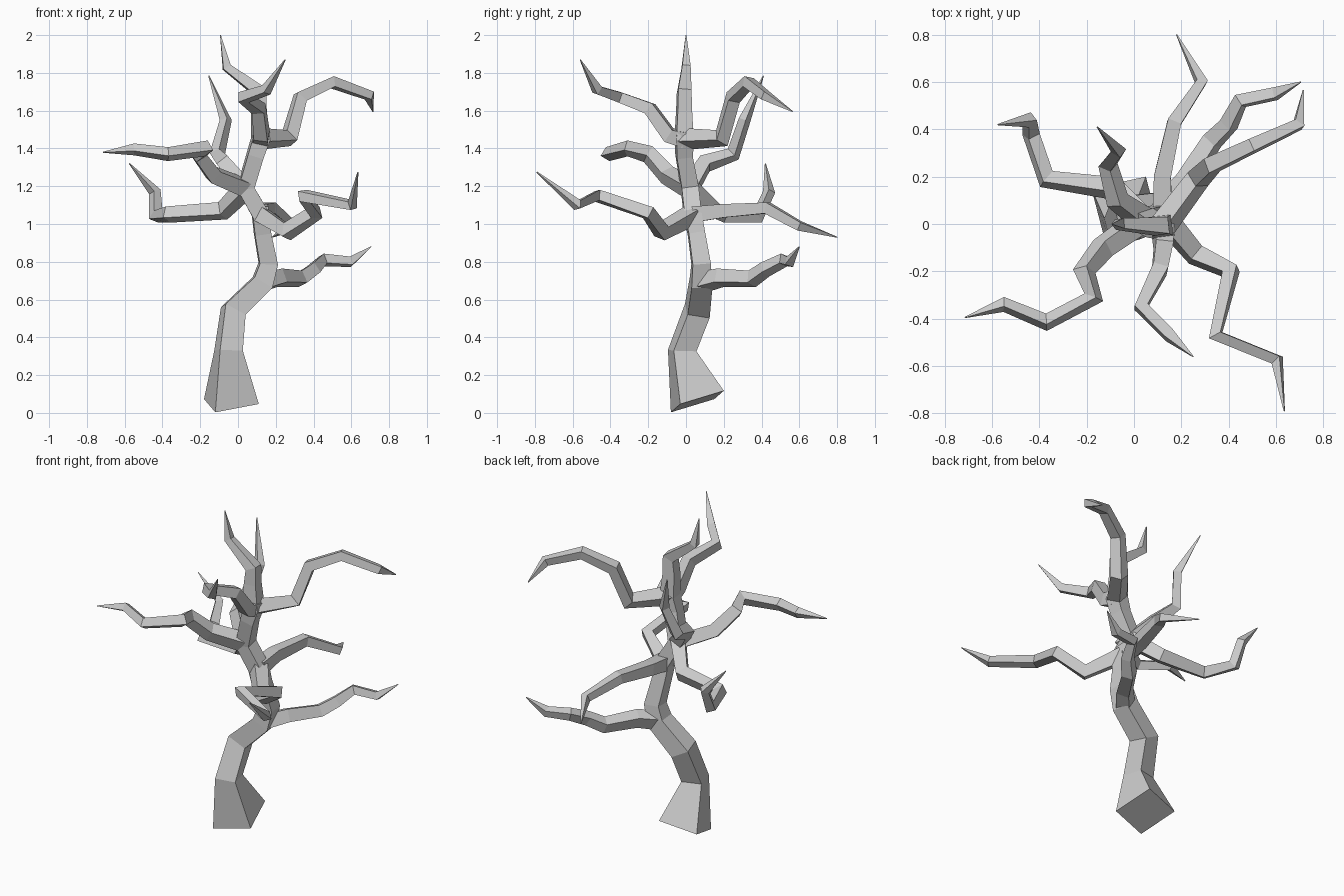
import bpy, bmesh
from mathutils import Vector as V

if "Cube" in bpy.data.objects:
    bpy.data.objects.remove(bpy.data.objects["Cube"])


def sweep(pts, radii, u, d_in=None, first_ring=None):
    """Square rings carried along a path without twisting; also returns the edge frames."""
    dirs = [(b - a).normalized() for a, b in zip(pts, pts[1:])]
    if d_in is not None:
        u = d_in.rotation_difference(dirs[0]) @ u
    u = (u - dirs[0] * u.dot(dirs[0])).normalized()
    rings, frames = [], []
    for i, (p, r) in enumerate(zip(pts, radii)):
        d0 = dirs[max(i - 1, 0)]
        d1 = dirs[min(i, len(dirs) - 1)]
        mid = (d0 + d1).normalized()
        a = d0.rotation_difference(mid) @ u
        b = mid.cross(a)
        rings.append([p + (a * s + b * t) * r
                      for s, t in ((-1, -1), (1, -1), (1, 1), (-1, 1))])
        frames.append((u.copy(), d0.copy()))
        u = d0.rotation_difference(d1) @ u
    if first_ring:
        rings[0] = first_ring
    return rings, frames


def tube(name, rings):
    bm = bmesh.new()
    vs = [[bm.verts.new(c) for c in ring] for ring in rings]
    for a, b in zip(vs, vs[1:]):
        for k in range(4):
            n = (k + 1) % 4
            bm.faces.new((a[k], a[n], b[n], b[k]))
    bm.faces.new(vs[0][::-1])
    bm.faces.new(vs[-1])
    bmesh.ops.recalc_face_normals(bm, faces=bm.faces[:])
    me = bpy.data.meshes.new(name)
    bm.to_mesh(me)
    bm.free()
    ob = bpy.data.objects.new(name, me)
    bpy.context.collection.objects.link(ob)


# trunk and its leading shoot: x, y, z, half width
trunk = [
    (-.035, .06, .06, .12), (-.05, -.02, .33, .062), (-.025, .06, .54, .06),
    (.13, .08, .69, .055), (.16, .08, .79, .048), (.13, .055, .95, .043),
    (.12, .035, 1.05, .045), (.04, .02, 1.19, .045), (.09, -.01, 1.36, .042),
    (.12, -.01, 1.45, .046), (.11, -.01, 1.60, .038), (.115, -.01, 1.70, .035),
    (-.06, 0, 1.83, .022), (-.093, 0, 2.0, .002),
]
t_pts = [V(p[:3]) for p in trunk]

# flared, tilted foot of the trunk
hu, hv = V((.115, .025, .022)), V((-.03, .115, .035))
foot = [t_pts[0] + hu * s + hv * t for s, t in ((-1, -1), (1, -1), (1, 1), (-1, 1))]
t_rings, t_frames = sweep(t_pts, [p[3] for p in trunk], hu, first_ring=foot)
tube("trunk", t_rings)

# branches: trunk node they grow from, then the path to the tip
branches = {
    "low_back_right_branch": (3, [(.22, .18, .715), (.33, .35, .71), (.40, .42, .76),
                                  (.45, .52, .81), (.595, .55, .80), (.705, .60, .88)]),
    "back_branch": (6, [(.12, .20, 1.07), (.17, .43, 1.085), (.285, .60, .99),
                        (.18, .80, .93)]),
    "front_right_branch": (6, [(.26, -.13, .96), (.41, -.20, 1.06), (.345, -.47, 1.15),
                               (.605, -.575, 1.10), (.635, -.79, 1.275)]),
    "left_front_branch": (7, [(-.13, -.10, 1.26), (-.21, -.20, 1.37), (-.17, -.31, 1.40),
                              (-.37, -.415, 1.37), (-.55, -.34, 1.395), (-.715, -.395, 1.38)]),
    "left_back_branch": (7, [(-.08, .15, 1.07), (-.37, .19, 1.05), (-.435, .38, 1.04),
                             (-.44, .44, 1.17), (-.575, .42, 1.32)]),
    "upright_back_branch": (7, [(-.07, .10, 1.32), (-.11, .25, 1.37), (-.065, .31, 1.55),
                                (-.155, .41, 1.785)]),
    "high_right_branch": (9, [(.27, .19, 1.455), (.33, .25, 1.67), (.50, .33, 1.75),
                              (.695, .42, 1.68), (.715, .565, 1.595)]),
    "high_front_branch": (9, [(.125, -.09, 1.47), (.11, -.19, 1.61), (.03, -.35, 1.67),
                              (.15, -.47, 1.71), (.25, -.56, 1.87)]),
}
for name, (node, path) in branches.items():
    pts = [t_pts[node]] + [V(p) for p in path]
    last = len(pts) - 2
    radii = [.042 - .019 * i / last for i in range(last + 1)] + [.002]
    u, d = t_frames[node]
    tube(name, sweep(pts, radii, u, d)[0])
